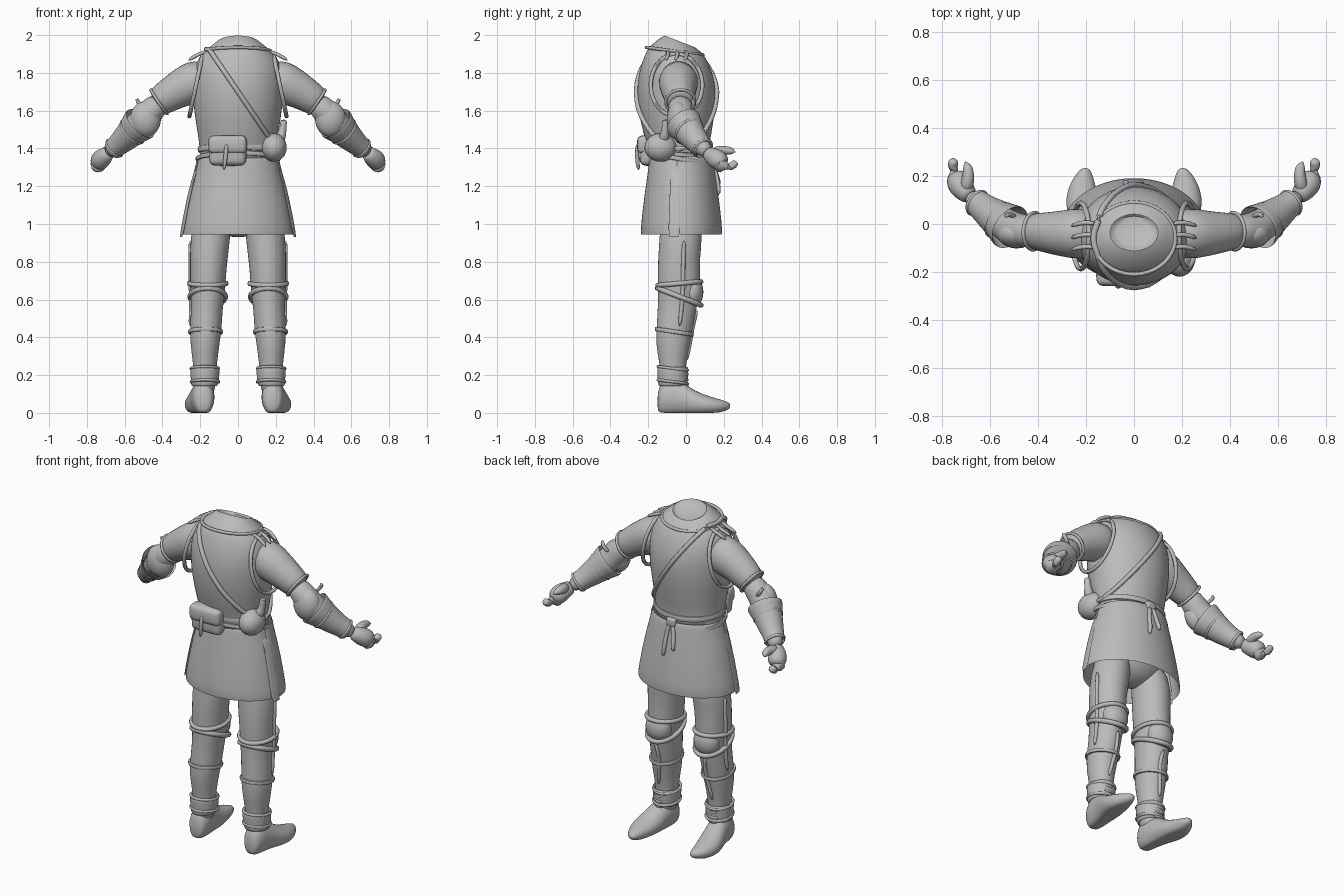
import bpy, bmesh
from math import sin, cos, pi, tau
from mathutils import Vector, Matrix

cube = bpy.data.objects.get("Cube")
if cube:
    bpy.data.objects.remove(cube)

grey = bpy.data.materials.new("plain grey")
grey.use_nodes = True
grey.diffuse_color = (0.5, 0.5, 0.5, 1)
grey.node_tree.nodes["Principled BSDF"].inputs["Base Color"].default_value = (0.5, 0.5, 0.5, 1)
made = []


def finish(name, bm, mirror=False, thick=0, smooth=1):
    bmesh.ops.recalc_face_normals(bm, faces=bm.faces)
    me = bpy.data.meshes.new(name)
    bm.to_mesh(me)
    bm.free()
    me.materials.append(grey)
    ob = bpy.data.objects.new(name, me)
    bpy.context.collection.objects.link(ob)
    if thick:
        mod = ob.modifiers.new("thickness", 'SOLIDIFY')
        mod.thickness, mod.offset = thick, 0
    if smooth:
        ob.modifiers.new("smooth", 'SUBSURF').levels = smooth
    if mirror:
        ob.modifiers.new("mirror", 'MIRROR')
    made.append(ob)
    return ob


def skin(name, rings, cap=True, closed=True, loop=False, **kw):
    """Bridge a list of point rings into a surface."""
    bm = bmesh.new()
    rows = [[bm.verts.new(p) for p in ring] for ring in rings]
    n = len(rows[0])
    pairs = list(zip(rows, rows[1:])) + ([(rows[-1], rows[0])] if loop else [])
    for a, b in pairs:
        for i in range(n if closed else n - 1):
            j = (i + 1) % n
            bm.faces.new((a[i], a[j], b[j], b[i]))
    if cap and not loop:
        bm.faces.new(rows[0])
        bm.faces.new(rows[-1])
    return finish(name, bm, **kw)


def loft(name, sections, arc=None, n=28, **kw):
    """Stack of level ellipses: z, cx, cy, rx, ry, tilt along y."""
    a0, a1 = arc or (0, tau * (n - 1) / n)
    rings = []
    for z, cx, cy, rx, ry, *tilt in sections:
        k = tilt[0] if tilt else 0
        angles = [a0 + (a1 - a0) * i / (n - 1) for i in range(n)]
        rings.append([(cx + rx * cos(t), cy + ry * sin(t), z + k * ry * sin(t)) for t in angles])
    return skin(name, rings, closed=arc is None, **kw)


def frame(d):
    d = Vector(d).normalized()
    u = d.cross(Vector((0, 1, 0)) if abs(d.y) < 0.9 else Vector((1, 0, 0))).normalized()
    return u, d.cross(u)


def limb(name, pts, flat=1, n=16, loop=False, **kw):
    """Tube through points x, y, z, radius."""
    rings, last = [], len(pts) - 1
    for i, (x, y, z, r) in enumerate(pts):
        a = pts[i - 1] if i or loop else pts[0]
        b = pts[(i + 1) % len(pts)] if i < last or loop else pts[-1]
        u, v = frame(Vector(b[:3]) - Vector(a[:3]))
        rings.append([Vector((x, y, z)) + r * (u * cos(tau * k / n) + v * flat * sin(tau * k / n))
                      for k in range(n)])
    return skin(name, rings, loop=loop, **kw)


def ring(name, c, u, v, r, mirror=False, n=36):
    """Closed round cord on the ellipse c + u cos + v sin."""
    c, u, v = Vector(c), Vector(u), Vector(v)
    axis = u.cross(v).normalized()
    rings = []
    for i in range(n):
        t = tau * i / n
        out = (u * cos(t) + v * sin(t))
        p, out = c + out, out.normalized()
        rings.append([p + r * (out * cos(s) + axis * sin(s)) for s in [tau * k / 8 for k in range(8)]])
    return skin(name, rings, loop=True, mirror=mirror, smooth=0)


def arm_ring(name, c, d, rad, r):
    u, v = frame(d)
    return ring(name, c, u * rad, v * rad, r, mirror=True)


def cord(name, pts, r, mirror=False, flat=1):
    return limb(name, [(*p, r) for p in pts], n=8, flat=flat, mirror=mirror)


def blob(name, c, size, mirror=False):
    bm = bmesh.new()
    bmesh.ops.create_uvsphere(bm, u_segments=24, v_segments=14, radius=1,
                              matrix=Matrix.Translation(c) @ Matrix.Diagonal((*size, 1)))
    return finish(name, bm, mirror, smooth=0)


def block(name, c, size, bevel):
    bm = bmesh.new()
    bmesh.ops.create_cube(bm, size=1, matrix=Matrix.Translation(c) @ Matrix.Diagonal((*size, 1)))
    bmesh.ops.bevel(bm, geom=bm.edges[:], offset=bevel, segments=3, profile=0.5, affect='EDGES')
    return finish(name, bm)


def band(name, z, cx, cy, rx, ry, h, tilt=0, thick=0.014, mirror=False):
    return loft(name, [(z + k * h, cx, cy, rx, ry, tilt) for k in (-0.5, 0, 0.5)],
                cap=False, thick=thick, mirror=mirror)


# Vest and neck
VEST = [(1.30, 0, -.03, .215, .165), (1.38, 0, -.04, .2, .155), (1.47, 0, -.045, .213, .18),
        (1.6, 0, -.05, .235, .205), (1.72, 0, -.05, .243, .212), (1.82, 0, -.055, .238, .192),
        (1.89, 0, -.06, .205, .16), (1.925, 0, -.06, .165, .14, -.1),
        (1.97, 0, -.035, .105, .08, -.4), (1.968, 0, -.035, .095, .072, -.4),
        (1.945, 0, -.035, .09, .068, -.4)]
loft("vest", VEST)
ring("collar_edge", (0, -.06, 1.915), (.172, 0, 0), (0, .15, -.02), .009)


def vest_at(z):
    for a, b in zip(VEST, VEST[1:8]):
        if a[0] <= z <= b[0]:
            f = (z - a[0]) / (b[0] - a[0])
            return [p + (q - p) * f for p, q in zip(a[2:5], b[2:5])]
    return VEST[7][2:5]


# Diagonal shoulder strap following the vest
path = []
for i in range(48):
    t, x = tau * i / 48, 0
    for _ in range(30):
        z = min(1.925, max(1.36, 1.70 - 1.5 * x))
        cy, rx, ry = vest_at(z)
        x += 0.3 * (rx * cos(t) - x)
    path.append((x * 1.02, cy + (ry + .003) * sin(t), z, .013))
limb("shoulder_strap", path, n=8, loop=True, smooth=0)

# Skirt panels overlapping at the sides
SKIRT = [(1.36, .205, .16), (1.3, .215, .168), (1.2, .245, .182), (1.07, .272, .2), (.94, .296, .212)]
for name, grow, drop, arc in (("skirt_toe_side", .006, .0, (-.12, pi + .12)),
                              ("skirt_heel_side", -.002, .0, (pi - .05, tau + .05))):
    loft(name, [(z - drop, 0, -.028, rx + grow, ry + grow) for z, rx, ry in SKIRT],
         arc=arc, cap=False, thick=.01)
loft("skirt_side_flap", [(z - .015, 0, -.028, rx + .012, ry + .012) for z, rx, ry in SKIRT[1:]],
     arc=(-.3, -.02), n=6, cap=False, thick=.008, mirror=True)
blob("hips", (0, -.03, 1.07), (.2, .13, .14))

# Belts, hanging ends and pouches
band("upper_belt", 1.395, 0, -.037, .208, .165, .034, -.08)
band("lower_belt", 1.345, 0, -.032, .219, .173, .026, -.18)
block("belt_knot", (0, .137, 1.355), (.06, .035, .05), .012)
for k, (x, z) in enumerate(((-.03, 1.2), (.025, 1.15))):
    cord(f"belt_end_{k}", [(x / 3, .145, 1.35), (x, .155, 1.27), (x, .172, (z + 1.27) / 2), (x * 1.3, .172, z)], .013)
block("square_pouch", (-.055, -.205, 1.385), (.2, .085, .155), .035)
block("pouch_flap", (-.055, -.215, 1.42), (.206, .09, .1), .03)
cord("pouch_tie", [(-.06, -.255, 1.43), (-.065, -.262, 1.36), (-.075, -.25, 1.28)], .012)
blob("round_pouch", (.19, -.135, 1.405), (.068, .085, .075))
limb("flask_neck", [(.215, -.12, 1.44, .035), (.235, -.11, 1.48, .022), (.24, -.11, 1.52, .017),
                    (.243, -.11, 1.555, .02)])

# Legs
loft("leg", [(1.1, .12, -.03, .09, .1), (.93, .148, -.025, .108, .115), (.8, .155, -.04, .098, .11),
             (.7, .16, -.035, .095, .113), (.62, .16, -.04, .09, .108), (.55, .165, -.047, .083, .103),
             (.45, .17, -.06, .085, .096), (.36, .175, -.07, .077, .09), (.27, .175, -.07, .064, .071),
             (.18, .175, -.07, .058, .065), (.08, .18, -.07, .058, .07)], mirror=True)
blob("knee_pad", (.16, .03, .64), (.078, .062, .085), mirror=True)
ring("upper_knee_band", (.16, -.035, .685), (.098, 0, 0), (0, .115, .01), .013, mirror=True)
ring("lower_knee_band", (.16, -.035, .615), (.094, 0, 0), (0, .115, -.045), .014, mirror=True)
band("shin_band", .43, .172, -.062, .086, .097, .024, -.15, mirror=True)
cord("leg_seam", [(.253, -.01, .92), (.252, -.015, .8), (.253, -.015, .7), (.246, -.02, .58),
                  (.254, -.035, .45)], .012, mirror=True)
cord("shin_seam", [(.165, .06, .55), (.15, .034, .46), (.17, .02, .36), (.18, .0, .27)], .012, mirror=True)

# Shoes with tied cuffs
FOOT = [(-.152, .182, .03, .01, .1), (-.135, .183, .052, -.01, .16), (-.09, .184, .062, -.015, .19),
        (-.02, .192, .064, -.015, .165), (.05, .207, .074, -.015, .115), (.11, .216, .07, -.012, .092),
        (.17, .215, .052, -.005, .075), (.21, .208, .034, .01, .062), (.235, .203, .014, .025, .052)]
skin("shoe", [[(cx + w * cos(t), y, max(.0, (lo + hi) / 2 + (hi - lo) / 2 * sin(t)))
               for t in [tau * k / 24 for k in range(24)]] for y, cx, w, lo, hi in FOOT], mirror=True)
loft("shoe_cuff", [(.14, .178, -.07, .062, .068), (.165, .176, -.07, .067, .073),
                   (.21, .175, -.07, .07, .074), (.245, .175, -.07, .073, .078)],
     cap=False, thick=.014, mirror=True)
for k, z in enumerate((.165, .235)):
    ring(f"cuff_cord_{k}", (.175, -.07, z), (.073, 0, 0), (0, .078, -.01), .008, mirror=True)
for k, z in enumerate((.15, .18, .21)):
    cord(f"shoe_lace_{k}", [(.14, -.005, z), (.18, .014, z - .008), (.215, -.005, z)], .008, mirror=True)

# Sleeves and shoulder ties
limb("sleeve", [(.15, -.04, 1.78, .095), (.23, -.04, 1.755, .117), (.3, -.04, 1.72, .103),
                (.37, -.035, 1.68, .09), (.42, -.03, 1.645, .08), (.43, -.03, 1.638, .066)],
     flat=.95, mirror=True)
arm_ring("sleeve_hem", (.418, -.03, 1.647), (.8, .05, -.55), .077, .008)
ring("armhole_edge", (.222, -.05, 1.735), (0, .137, 0), (-.035, 0, .165), .011, mirror=True)
for k, y in enumerate((-.1, -.05, 0)):
    cord(f"shoulder_tie_{k}", [(.16, y, 1.915), (.21, y + .01, 1.9), (.265, y - .01, 1.865)], .011, mirror=True)

# Forearms, elbow pads and bracers
limb("forearm", [(.4, -.03, 1.655, .062), (.46, -.03, 1.6, .07), (.5, -.025, 1.555, .078),
                 (.55, .005, 1.5, .067), (.6, .045, 1.45, .06), (.65, .085, 1.405, .046),
                 (.69, .12, 1.375, .036)], mirror=True)
blob("elbow_pad", (.49, -.04, 1.555), (.082, .062, .095), mirror=True)
limb("bracer", [(.515, -.015, 1.535, .1), (.55, .01, 1.5, .08), (.6, .045, 1.45, .066),
                (.645, .08, 1.41, .052), (.665, .097, 1.395, .054)], cap=False, thick=.01, mirror=True)
for k, (p, r) in enumerate((((.56, .015, 1.49), .077), ((.655, .088, 1.402), .053))):
    arm_ring(f"bracer_strap_{k}", p, (.1, .07, -.09), r, .008)
cord("bracer_splint", [(.545, -.035, 1.57), (.6, .01, 1.515), (.66, .08, 1.455)], .013, mirror=True)
cord("elbow_tie", [(.49, .03, 1.6), (.53, .045, 1.64), (.535, .03, 1.665)], .012, mirror=True)

# Hands with curled fingers and thumb
limb("palm", [(.68, .11, 1.382, .034), (.7, .13, 1.365, .044), (.725, .16, 1.345, .055),
              (.738, .19, 1.325, .05), (.745, .205, 1.312, .03)], mirror=True)
limb("fingers", [(.735, .165, 1.325, .045), (.745, .2, 1.3, .046), (.755, .23, 1.3, .036),
                 (.757, .255, 1.315, .026), (.75, .268, 1.33, .014)], mirror=True)
limb("thumb", [(.705, .14, 1.375, .03), (.692, .18, 1.388, .028), (.69, .22, 1.39, .023),
               (.698, .25, 1.385, .018), (.705, .262, 1.38, .009)], mirror=True)

# Bake modifiers and shade smooth, keeping edges sharp
bpy.ops.object.select_all(action='DESELECT')
for ob in made:
    ob.select_set(True)
bpy.context.view_layer.objects.active = made[0]
bpy.ops.object.convert(target='MESH')
bpy.ops.object.shade_smooth_by_angle(angle=0.8)
